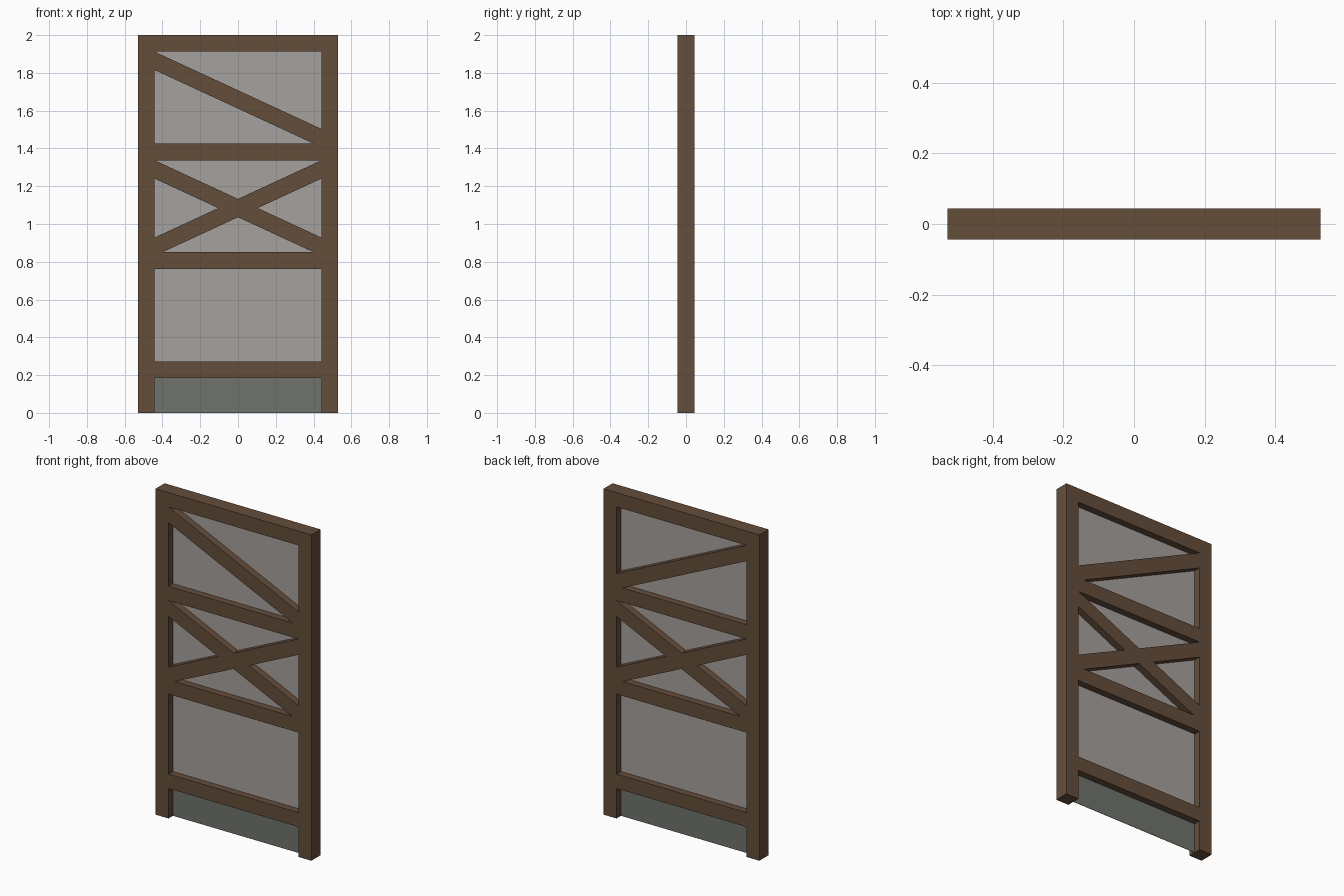
import bpy, bmesh

if "Cube" in bpy.data.objects:
    bpy.data.objects.remove(bpy.data.objects["Cube"])

W, A, D = 0.529, 0.441, 0.044      # half width, half opening, half depth
BEAM = 0.088
SLOPE, DROP = 0.463, 0.097         # brace slope and its vertical thickness


def material(name, rgb):
    m = bpy.data.materials.new(name)
    m.diffuse_color = (*rgb, 1)
    m.use_nodes = True
    m.node_tree.nodes["Principled BSDF"].inputs["Base Color"].default_value = m.diffuse_color
    return m


wood = material("brown timber", (0.127, 0.076, 0.043))
plaster = material("pale grey plaster", (0.376, 0.356, 0.342))
stone = material("dark grey stone", (0.160, 0.170, 0.153))


def prism(name, outline, half_depth, mat):
    """Extrude an (x, z) outline symmetrically along y."""
    bm = bmesh.new()
    face = bm.faces.new([bm.verts.new((x, -half_depth, z)) for x, z in outline])
    out = bmesh.ops.extrude_face_region(bm, geom=[face])
    verts = [v for v in out["geom"] if isinstance(v, bmesh.types.BMVert)]
    bmesh.ops.translate(bm, vec=(0, 2 * half_depth, 0), verts=verts)
    bmesh.ops.recalc_face_normals(bm, faces=bm.faces[:])
    me = bpy.data.meshes.new(name)
    bm.to_mesh(me)
    bm.free()
    me.materials.append(mat)
    ob = bpy.data.objects.new(name, me)
    bpy.context.collection.objects.link(ob)
    return ob


def box(name, x0, x1, z0, z1, half_depth, mat):
    return prism(name, [(x0, z0), (x1, z0), (x1, z1), (x0, z1)], half_depth, mat)


# Upright posts
box("left_post", -W, -A, 0, 2, D, wood)
box("right_post", A, W, 0, 2, D, wood)

# Horizontal rails, named by height
rails = {"sill_rail": 0.184, "lower_rail": 0.763, "upper_rail": 1.337, "top_rail": 1.912}
for name, z in rails.items():
    box(name, -A, A, z, z + BEAM, D, wood)

# Single diagonal brace in the top bay, cut off by the upper rail
top, floor = rails["top_rail"], rails["upper_rail"] + BEAM
foot = (top - DROP - floor) / SLOPE - A
prism("diagonal_brace", [(-A, top), (A, top - 2 * A * SLOPE), (A, floor),
                         (foot, floor), (-A, top - DROP)], D, wood)

# Crossed braces in the middle bay, one mirrored outline
top, floor = rails["upper_rail"], rails["lower_rail"] + BEAM
h = DROP / 2
c = top - A * SLOPE - h            # height of the crossing
right = [(A, top), (A, top - DROP), (h / SLOPE, c), (A, c - A * SLOPE + h),
         (A, floor), ((c - h - floor) / SLOPE, floor)]
left = [(-x, z) for x, z in reversed(right)]
prism("cross_brace", [(0, c + h)] + right + [(0, c - h)] + left, D, wood)

# Thin infill panels on the centre plane
box("plaster_panel", -A, A, rails["sill_rail"] + BEAM / 2, top + 0.62, 0.001, plaster)
box("base_panel", -A, A, 0, rails["sill_rail"] + BEAM / 2, 0.001, stone)
